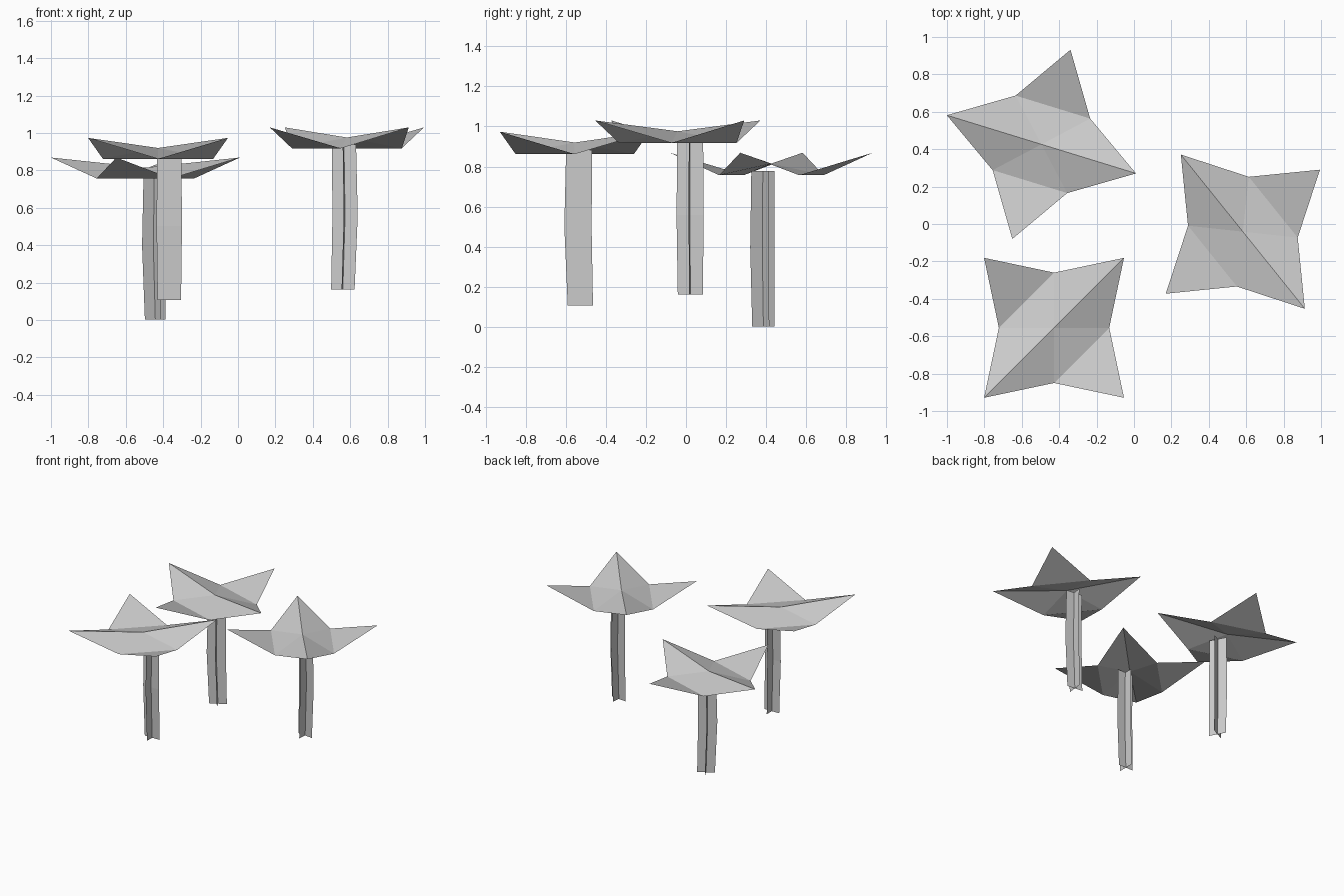
import bpy
from math import radians

if "Cube" in bpy.data.objects:
    bpy.data.objects.remove(bpy.data.objects["Cube"])


def add_mesh(name, verts, faces, loc, angle):
    mesh = bpy.data.meshes.new(name)
    mesh.from_pydata(verts, [], faces)
    mesh.update()
    obj = bpy.data.objects.new(name, mesh)
    bpy.context.collection.objects.link(obj)
    obj.location = loc
    obj.rotation_euler.z = radians(angle)
    return obj


# Star canopy: centre, then alternating low mids and raised corners
M, K, UP, MID = 0.295, 0.374, 0.112, 0.058
star = [(0, 0, MID),
        (M, 0, 0), (K, K, UP), (0, M, 0), (-K, K, UP),
        (-M, 0, 0), (-K, -K, UP), (0, -M, 0), (K, -K, UP)]
star_faces = [(0, 1, 2), (0, 2, 3),      # ridged quarters
              (0, 5, 6), (0, 6, 7),
              (3, 4, 5), (0, 3, 5),      # folded quarters
              (7, 8, 1), (0, 7, 1)]

# Stem: two crossed upright sheets with a slight bend
SX, SY = 0.06, 0.025
sections = [(-0.755, 0.063, 0.003), (-0.36, 0.068, -0.009), (0.02, 0.065, -0.003)]
stem, stem_faces = [], []
for along_x in (True, False):
    base = len(stem)
    for z, w, bend in sections:
        for s in (-1, 1):
            dx, dy = (s * w, 0) if along_x else (0, s * w)
            stem.append((SX + dx, SY + bend + dy, z))
    for i in range(len(sections) - 1):
        a = base + 2 * i
        stem_faces.append((a, a + 1, a + 3, a + 2))

# Three plants: position of the canopy's low points and turn angle
plants = {"front": ((-0.4275, -0.555, 0.862), 0),
          "back": ((-0.495, 0.426, 0.757), -62.1),
          "right": ((0.582, -0.041, 0.918), 83.8)}
for side, (loc, angle) in plants.items():
    add_mesh(side + "_canopy", star, star_faces, loc, angle)
    add_mesh(side + "_stem", stem, stem_faces, loc, angle)
